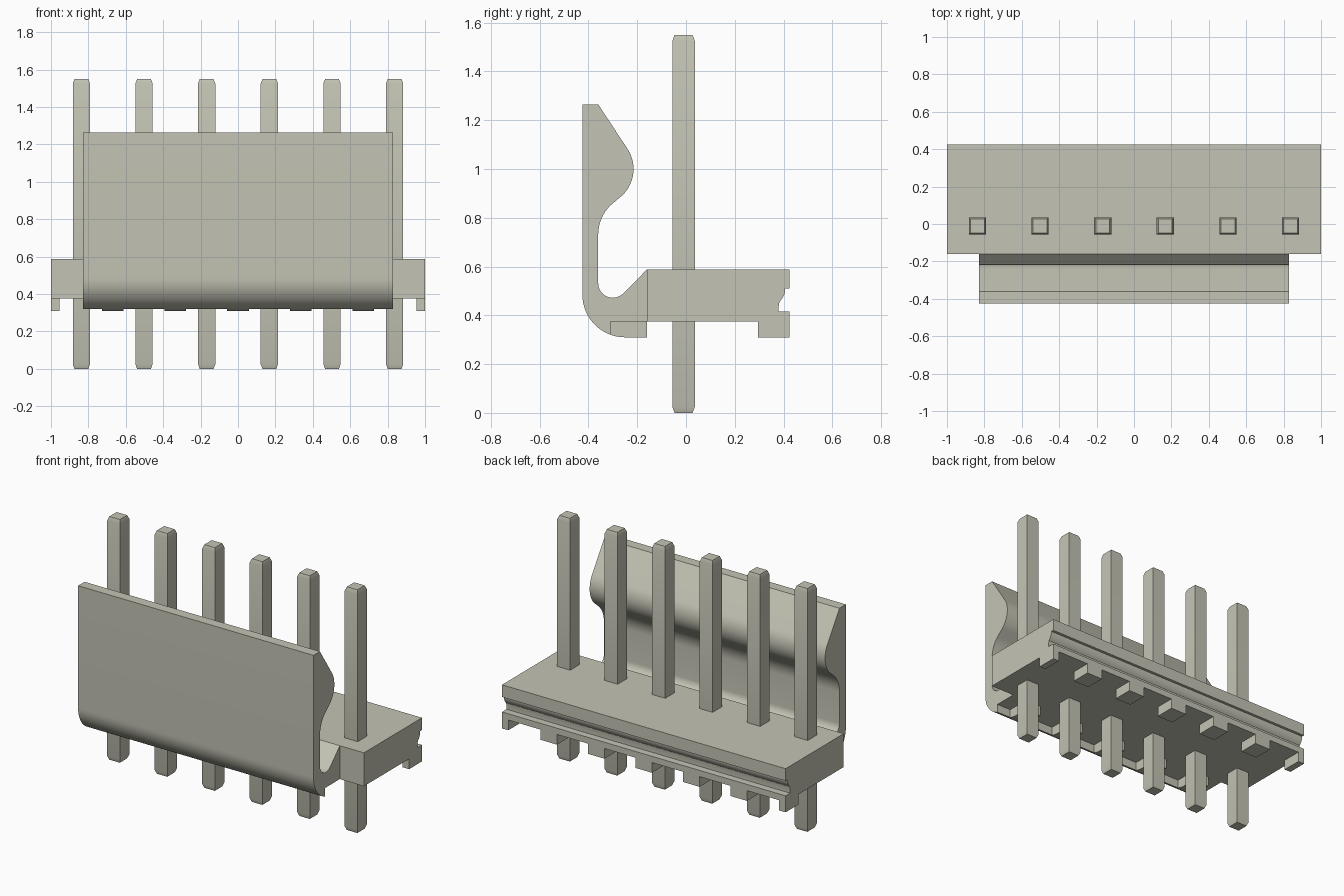
import bpy, bmesh, math

cube = bpy.data.objects.get("Cube")
if cube:
    bpy.data.objects.remove(cube, do_unlink=True)

# Single warm grey-beige material
mat = bpy.data.materials.new("warm_grey")
mat.use_nodes = True
COLOR = (0.55, 0.55, 0.46, 1.0)
mat.diffuse_color = COLOR
mat.node_tree.nodes["Principled BSDF"].inputs["Base Color"].default_value = COLOR


def arc(cy, cz, r, a0, a1, n=12):
    """Points of an arc in the side (y, z) plane, angles in degrees."""
    angles = [math.radians(a0 + (a1 - a0) * i / n) for i in range(n + 1)]
    return [(cy + r * math.cos(a), cz + r * math.sin(a)) for a in angles]


def finish(name, bm):
    bmesh.ops.recalc_face_normals(bm, faces=bm.faces)
    mesh = bpy.data.meshes.new(name)
    bm.to_mesh(mesh)
    bm.free()
    mesh.materials.append(mat)
    obj = bpy.data.objects.new(name, mesh)
    bpy.context.collection.objects.link(obj)
    bpy.ops.object.select_all(action='DESELECT')
    obj.select_set(True)
    bpy.context.view_layer.objects.active = obj
    bpy.ops.object.shade_smooth_by_angle(angle=math.radians(25))
    return obj


def extrude_profile(name, profile, x0, x1):
    """Extrude a side profile of (y, z) points from x0 to x1."""
    bm = bmesh.new()
    face = bm.faces.new([bm.verts.new((x0, y, z)) for y, z in profile])
    out = bmesh.ops.extrude_face_region(bm, geom=[face])
    verts = [v for v in out["geom"] if isinstance(v, bmesh.types.BMVert)]
    bmesh.ops.translate(bm, verts=verts, vec=(x1 - x0, 0, 0))
    return finish(name, bm)


def pin(name, x, y, height, half, inset, chamfer):
    """Square post with tapered ends."""
    bm = bmesh.new()
    rings = []
    for z, h in ((0, half - inset), (chamfer, half),
                 (height - chamfer, half), (height, half - inset)):
        rings.append([bm.verts.new((x + sx * h, y + sy * h, z))
                      for sx, sy in ((-1, -1), (1, -1), (1, 1), (-1, 1))])
    for a, b in zip(rings, rings[1:]):
        for i in range(4):
            j = (i + 1) % 4
            bm.faces.new((a[i], a[j], b[j], b[i]))
    bm.faces.new(rings[0])
    bm.faces.new(rings[-1])
    return finish(name, bm)


FRONT, BACK = -0.16, 0.425
BASE, FOOT, TOP = 0.375, 0.31, 0.588

# Housing block with a curved groove along the back
housing = [(FRONT, BASE), (BACK, BASE), (BACK, 0.415), (0.38, 0.415), (0.38, 0.437)]
housing += arc(0.335, 0.51, 0.072, -48, 0, 8)
housing += [(BACK, 0.51), (BACK, TOP), (FRONT, TOP)]
extrude_profile("housing_block", housing, -1, 1)

# Upright latch wall with a hooked top and rounded bottom
latch = [(-0.425, 1.265), (-0.36, 1.265)]
latch += arc(-0.365, 1.0, 0.15, 34.4, -46)
latch += arc(-0.19, 0.73, 0.17, 134, 180)
latch += arc(-0.30, 0.532, 0.06, 180, 315)
latch += [(FRONT, TOP), (FRONT, BASE), (-0.31, BASE)]
latch += arc(-0.25, 0.485, 0.175, 250, 180)
extrude_profile("latch_wall", latch, -0.83, 0.83)

# Feet between the pins, front and back
PITCH = 0.335
front_foot = [(FRONT, BASE), (-0.31, BASE)]
front_foot += arc(-0.25, 0.485, 0.175, 250, 270, 5) + [(FRONT, FOOT)]
back_foot = [(0.295, BASE), (0.295, FOOT), (BACK, FOOT), (BACK, BASE)]
for i in range(5):
    x = (i - 2) * PITCH
    extrude_profile(f"front_foot_{i + 1}", front_foot, x - 0.058, x + 0.058)
    extrude_profile(f"back_foot_{i + 1}", back_foot, x - 0.058, x + 0.058)
extrude_profile("back_corner_foot_right", back_foot, -1, -0.955)
extrude_profile("back_corner_foot_left", back_foot, 0.955, 1)

# Row of contact pins
for i in range(6):
    pin(f"pin_{i + 1}", (i - 2.5) * PITCH, -0.01, 1.55, 0.046, 0.009, 0.025)
